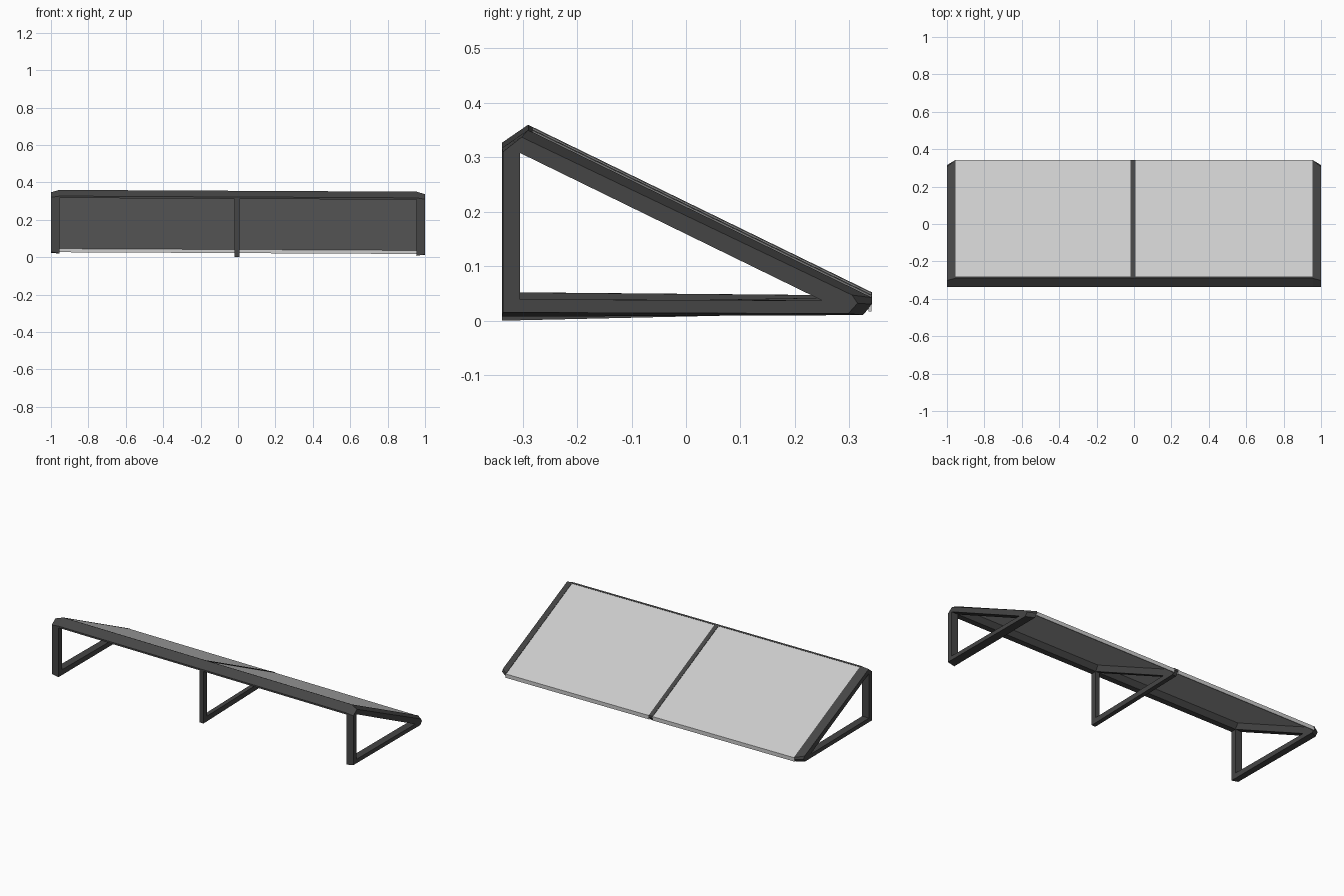
import bpy, bmesh

if "Cube" in bpy.data.objects:
    bpy.data.objects.remove(bpy.data.objects["Cube"])

TILT = -0.005      # the awning drops slightly towards the right


def material(name, color):
    m = bpy.data.materials.new(name)
    m.diffuse_color = color
    m.use_nodes = True
    m.node_tree.nodes["Principled BSDF"].inputs["Base Color"].default_value = m.diffuse_color
    return m


DARK = material("dark_metal", (0.06, 0.06, 0.06, 1))
GLASS = material("frosted_sheet", (0.6, 0.6, 0.6, 0.8))


def finish(name, bm, mat):
    bmesh.ops.remove_doubles(bm, verts=bm.verts, dist=1e-5)
    bmesh.ops.recalc_face_normals(bm, faces=bm.faces)
    me = bpy.data.meshes.new(name)
    bm.to_mesh(me)
    bm.free()
    me.materials.append(mat)
    ob = bpy.data.objects.new(name, me)
    bpy.context.collection.objects.link(ob)
    return ob


def ring(bm, x, pts):
    return [bm.verts.new((x, y, z + TILT * x)) for y, z in pts]


def prism(name, x0, x1, profile, mat, end_profile=None):
    """Side profile (y, z) run along x."""
    bm = bmesh.new()
    a, b = ring(bm, x0, profile), ring(bm, x1, profile)
    n = len(a)
    bm.faces.new(a)
    bm.faces.new(b)
    for i in range(n):
        j = (i + 1) % n
        bm.faces.new((a[i], a[j], b[j], b[i]))
    return finish(name, bm, mat)


# Triangle outlines as (y, z)
FULL = [(-.338, 0), (-.338, .322), (-.29, .355), (.342, .047), (.342, .035), (.325, .015)]
SMALL = [(-.336, .008), (-.336, .315), (-.302, .342), (.305, .052), (.315, .037), (.298, .018)]
INNER = [(-.305, .032), (-.305, .313), (.25, .042)]
MATCH = [0, 1, 1, 2, 2, 2]      # inner corner facing each outer corner


def frame(name, xa, xb, outer_b, foot):
    """Triangular bracket with a hole; foot lifts the lower front corner."""
    def lift(pts):
        return [(pts[0][0], pts[0][1] + foot)] + pts[1:]
    bm = bmesh.new()
    oa, ob = ring(bm, xa, lift(FULL)), ring(bm, xb, lift(outer_b))
    ia, ib = ring(bm, xa, lift(INNER)), ring(bm, xb, lift(INNER))
    for i in range(6):
        j = (i + 1) % 6
        bm.faces.new((oa[i], oa[j], ob[j], ob[i]))
        p, q = MATCH[i], MATCH[j]
        for o, n in ((oa, ia), (ob, ib)):
            if p == q:
                bm.faces.new((o[i], o[j], n[p]))
            else:
                bm.faces.new((o[i], o[j], n[q], n[p]))
        if p != q:
            bm.faces.new((ia[p], ia[q], ib[q], ib[p]))
    return finish(name, bm, DARK)


# Three brackets
frame("left_bracket", -.955, -1.0, SMALL, .015)
frame("middle_bracket", -.018, .008, FULL, 0)
frame("right_bracket", .955, 1.0, SMALL, .012)

# Front beam joining the bracket tops
prism("front_beam", -.957, .957,
      [(-.338, .312), (-.338, .322), (-.29, .355), (-.282, .351), (-.305, .313)], DARK)

# Two roof sheets, each with a small turned-down back lip
SHEET = [(-.285, .350), (.341, .045), (.341, .022), (.335, .022), (.335, .041), (-.289, .345)]
prism("left_sheet", -.957, -.016, SHEET, GLASS)
prism("right_sheet", .006, .957, SHEET, GLASS)
